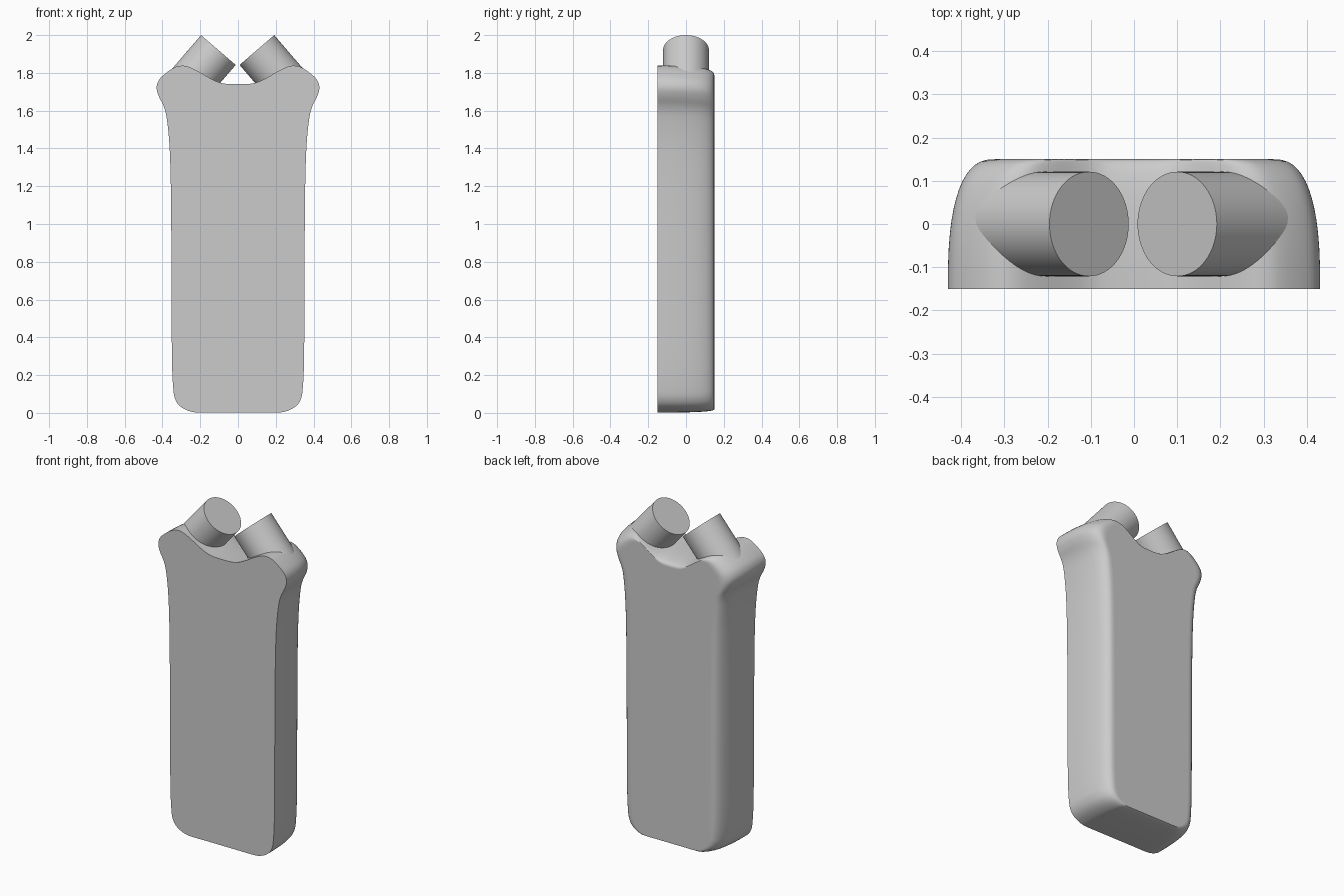
import bpy, bmesh, math
from mathutils import Vector

if "Cube" in bpy.data.objects:
    bpy.data.objects.remove(bpy.data.objects["Cube"])


def finish(bm, name):
    bmesh.ops.recalc_face_normals(bm, faces=bm.faces)
    me = bpy.data.meshes.new(name)
    bm.to_mesh(me)
    bm.free()
    ob = bpy.data.objects.new(name, me)
    bpy.context.collection.objects.link(ob)
    bpy.ops.object.select_all(action='DESELECT')
    ob.select_set(True)
    bpy.context.view_layer.objects.active = ob
    bpy.ops.object.shade_smooth_by_angle(angle=math.radians(35))
    return ob


def smooth_loop(pts, steps):
    """Closed Catmull-Rom curve through the points."""
    out, n = [], len(pts)
    for i in range(n):
        a, b, c, d = (Vector(pts[(i + k) % n]) for k in (-1, 0, 1, 2))
        for s in range(steps):
            t = s / steps
            out.append(0.5 * (2 * b + (c - a) * t + (2 * a - 5 * b + 4 * c - d) * t ** 2
                              + (3 * b - a - 3 * c + d) * t ** 3))
    return out


# Body: horned outline, square at the front, rounded over towards the back
half = [(0.10, 0.002), (0.2, 0.002), (0.25, 0.007), (0.3, 0.03), (0.33, 0.067), (0.343, 0.13),
        (0.35, 0.3), (0.352, 0.7), (0.355, 1.15), (0.362, 1.4), (0.376, 1.55), (0.392, 1.62),
        (0.419, 1.675), (0.431, 1.72), (0.42, 1.76), (0.39, 1.792), (0.345, 1.824),
        (0.31, 1.837), (0.27, 1.835), (0.22, 1.813), (0.15, 1.773), (0.1, 1.75), (0.05, 1.741)]
outline = smooth_loop(half + [(-x, z) for x, z in reversed(half)], 4)

bm = bmesh.new()
rings = []
for k in range(15):
    a = math.pi / 2 * k / 14
    inset = 1 - max(math.cos(a), 0) ** (2 / 2.6)
    y = -0.15 + 0.3 * math.sin(a) ** (2 / 2.6)
    rings.append([bm.verts.new((p.x * (1 - 0.255 * inset), y,
                                p.y + inset * (0.018 - 0.038 * p.y)))
                  for p in outline])
for r, q in zip(rings, rings[1:]):
    for i in range(len(r)):
        j = (i + 1) % len(r)
        bm.faces.new((r[i], r[j], q[j], q[i]))
bm.faces.new(rings[0])
bm.faces.new(rings[-1])
body = finish(bm, "body")
wn = body.modifiers.new("flat_back", 'WEIGHTED_NORMAL')
wn.keep_sharp = True

# Two pegs leaning inwards, their lower ends buried in the horns
for name, x, side in (("left_peg", -0.104, -1), ("right_peg", 0.1, 1)):
    length = 0.3
    bm = bmesh.new()
    bmesh.ops.create_cone(bm, cap_ends=True, segments=64, radius1=0.121, radius2=0.121, depth=length)
    ob = finish(bm, name)
    axis = Vector((-side * 0.652, 0, 0.758)).normalized()
    ob.rotation_euler = axis.to_track_quat('Z', 'Y').to_euler()
    ob.location = Vector((x, 0, 1.921)) - axis * length / 2
